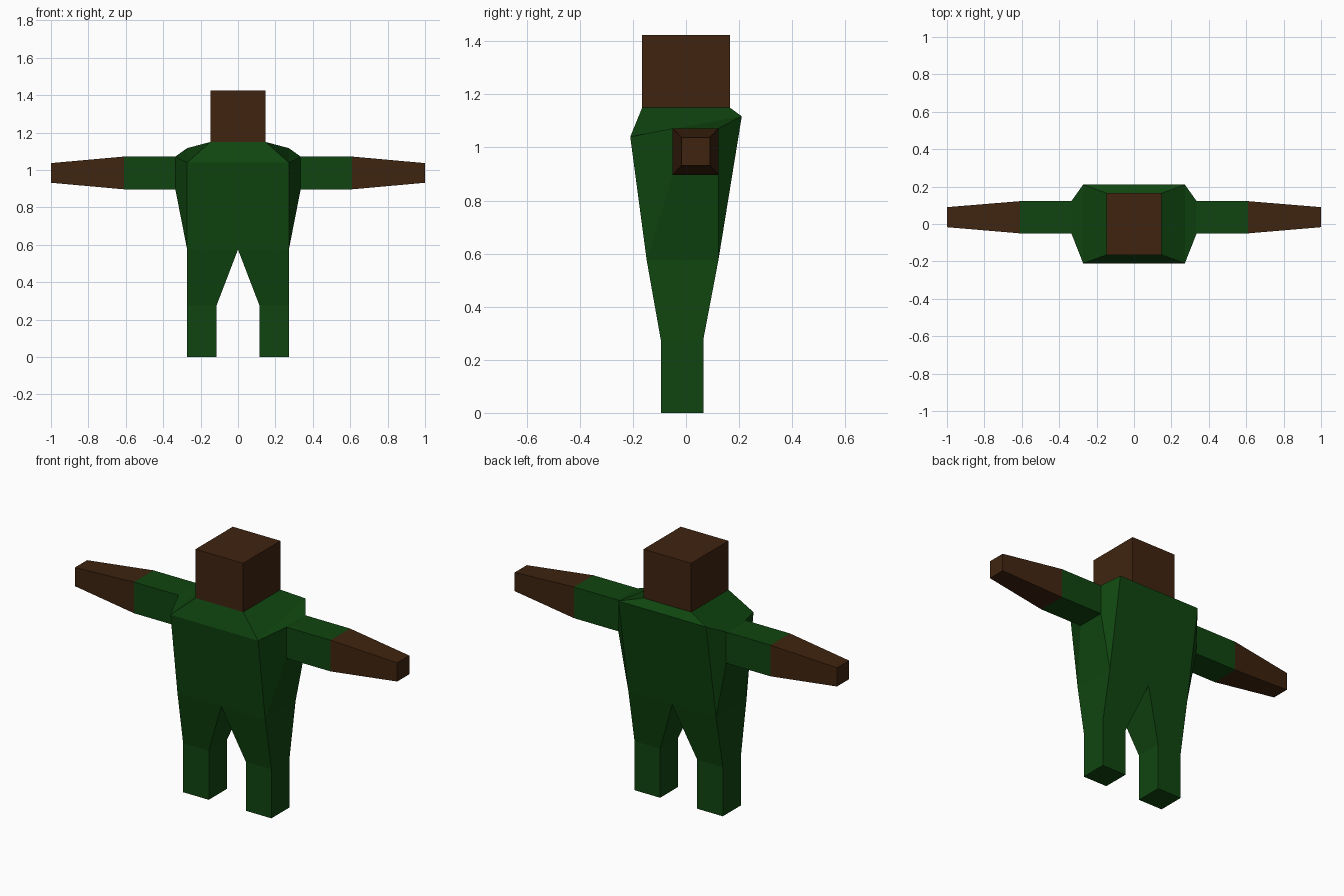
import bpy
import bmesh
from mathutils import Matrix

cube = bpy.data.objects.get("Cube")
if cube:
    bpy.data.objects.remove(cube, do_unlink=True)


def make_material(name, rgb):
    mat = bpy.data.materials.new(name)
    mat.use_nodes = True
    mat.diffuse_color = (*rgb, 1)
    mat.node_tree.nodes["Principled BSDF"].inputs["Base Color"].default_value = (*rgb, 1)
    return mat


green = make_material("dark green cloth", (0.005, 0.06, 0.005))
brown = make_material("brown skin", (0.05, 0.0175, 0.005))


def finish(bm, name, mat):
    bmesh.ops.recalc_face_normals(bm, faces=bm.faces[:])
    mesh = bpy.data.meshes.new(name)
    bm.to_mesh(mesh)
    bm.free()
    mesh.materials.append(mat)
    bpy.context.collection.objects.link(bpy.data.objects.new(name, mesh))


def loft(bm, rings):
    """Join neighbouring rings of vertices with quads."""
    for a, b in zip(rings, rings[1:]):
        for i in range(len(a)):
            j = (i + 1) % len(a)
            bm.faces.new((a[i], a[j], b[j], b[i]))


def ring_x(bm, x, y0, y1, z0, z1):
    return [bm.verts.new((x, y, z)) for y, z in ((y0, z0), (y1, z0), (y1, z1), (y0, z1))]


def ring_z(bm, z, x0, x1, y0, y1):
    return [bm.verts.new((x, y, z)) for x, y in ((x1, y0), (x1, y1), (x0, y1), (x0, y0))]


def block(name, mat, ring, ends):
    """Closed tapered box between two rectangular ends."""
    bm = bmesh.new()
    rings = [ring(bm, *end) for end in ends]
    loft(bm, rings)
    for r in rings:
        bm.faces.new(r)
    finish(bm, name, mat)


# Body suit: one half of the torso and one leg, then mirrored
bm = bmesh.new()
vert = bm.verts.new
neck_f0, neck_f = vert((0, -0.165, 1.15)), vert((0.148, -0.165, 1.15))
neck_b0, neck_b = vert((0, 0.165, 1.15)), vert((0.148, 0.165, 1.15))
chest_0, chest = vert((0, -0.21, 1.04)), vert((0.272, -0.21, 1.04))
back_0, back = vert((0, 0.21, 1.117)), vert((0.272, 0.21, 1.117))
waist_f, waist_b = vert((0.272, -0.148, 0.575)), vert((0.272, 0.122, 0.575))
crotch_f, crotch_b = vert((0, -0.148, 0.575)), vert((0, 0.122, 0.575))
socket = ring_x(bm, 0.335, -0.05, 0.122, 0.897, 1.072)
low_f, low_b, top_b, top_f = socket
for corners in (
    (neck_f0, neck_f, neck_b, neck_b0),
    (neck_f0, neck_f, chest, chest_0),
    (neck_b0, neck_b, back, back_0),
    (neck_f, neck_b, back, chest),
    (chest_0, chest, waist_f, crotch_f),
    (back_0, back, waist_b, crotch_b),
    (chest, back, top_b, top_f),
    (chest, waist_f, low_f, top_f),
    (back, waist_b, low_b, top_b),
    (waist_f, waist_b, low_b, low_f),
    socket,
):
    bm.faces.new(corners)
knee = ring_z(bm, 0.275, 0.115, 0.274, -0.095, 0.065)
foot = ring_z(bm, 0, 0.115, 0.274, -0.095, 0.065)
loft(bm, [[waist_f, waist_b, crotch_b, crotch_f], knee, foot])
bm.faces.new(foot)
bmesh.ops.mirror(bm, geom=bm.verts[:] + bm.edges[:] + bm.faces[:],
                 matrix=Matrix.Identity(4), merge_dist=0.0005, axis='X')
finish(bm, "body_suit", green)

# Sleeves and bare tapering forearms
for side, s in (("left", 1), ("right", -1)):
    shoulder = (0.335 * s, -0.05, 0.122, 0.897, 1.072)
    elbow = (0.61 * s, -0.05, 0.122, 0.897, 1.072)
    tip = (s, -0.017, 0.09, 0.932, 1.037)
    block(side + "_sleeve", green, ring_x, (shoulder, elbow))
    block(side + "_forearm", brown, ring_x, (elbow, tip))

# Head
head = (-0.148, 0.148, -0.165, 0.165)
block("head", brown, ring_z, ((1.15, *head), (1.424, *head)))
